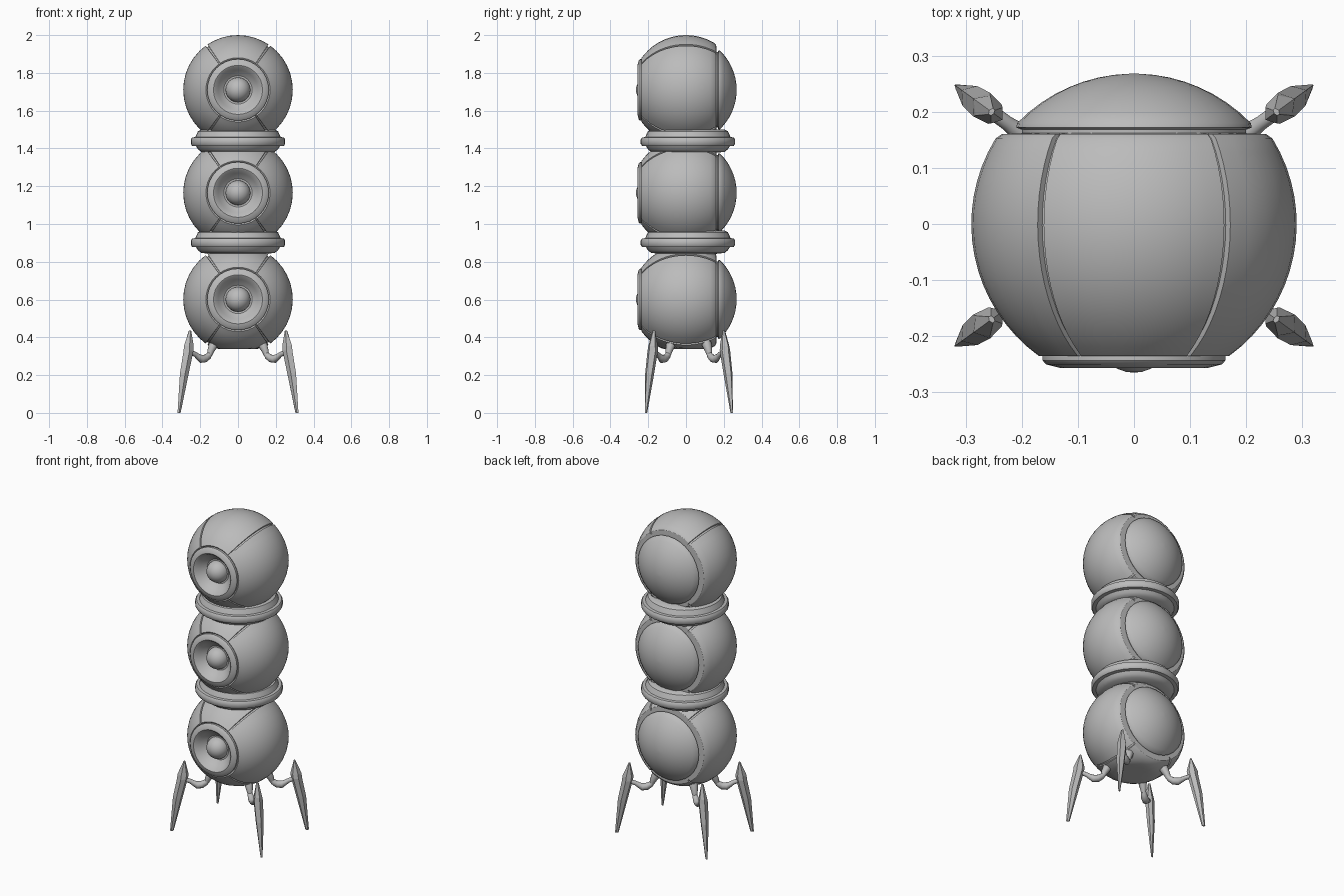
import bpy, bmesh, math
from mathutils import Vector, Matrix

if "Cube" in bpy.data.objects:
    bpy.data.objects.remove(bpy.data.objects["Cube"])

grey = bpy.data.materials.new("stone grey")
grey.diffuse_color = (0.5, 0.5, 0.5, 1)
grey.use_nodes = True
grey.node_tree.nodes["Principled BSDF"].inputs["Base Color"].default_value = grey.diffuse_color


def finish(bm, name, smooth=None):
    bmesh.ops.remove_doubles(bm, verts=bm.verts, dist=1e-5)
    bmesh.ops.recalc_face_normals(bm, faces=bm.faces)
    me = bpy.data.meshes.new(name)
    bm.to_mesh(me)
    bm.free()
    me.materials.append(grey)
    ob = bpy.data.objects.new(name, me)
    bpy.context.collection.objects.link(ob)
    if smooth:
        bpy.ops.object.select_all(action='DESELECT')
        ob.select_set(True)
        bpy.context.view_layer.objects.active = ob
        bpy.ops.object.shade_smooth_by_angle(angle=math.radians(smooth))
    return ob


def loft(bm, rings, closed=False):
    """Skin a list of vertex loops, each loop being cyclic."""
    vs = [[bm.verts.new(p) for p in ring] for ring in rings]
    n = len(vs[0])
    pairs = list(zip(vs, vs[1:])) + ([(vs[-1], vs[0])] if closed else [])
    for a, b in pairs:
        for i in range(n):
            j = (i + 1) % n
            bm.faces.new((a[i], a[j], b[j], b[i]))
    if not closed:
        bm.faces.new(vs[0])
        bm.faces.new(vs[-1])


def lathe(name, profile, center, axis, angles=None, shape=None, closed=False, smooth=35):
    """Spin (radius, height) pairs about the y or z axis."""
    angles = angles or [math.tau * i / 32 for i in range(32)]
    rings = []
    for r, h in profile:
        ring = []
        for a in angles:
            k = shape(a, r, h) if shape else r
            u, v = k * math.sin(a), k * math.cos(a)
            p = Vector((u, h, v)) if axis == 'y' else Vector((u, v, h))
            ring.append(p + Vector(center))
        rings.append(ring)
    bm = bmesh.new()
    loft(bm, rings, closed)
    return finish(bm, name, smooth)


R = 0.29
SEAMS = [math.radians(d) for d in (35, 145, 215, 325)]
W = math.radians(1.3)

# angles around the body, with a narrow sunken strip at each panel seam
angles = [math.tau * i / 40 for i in range(40)]
angles = [a for a in angles if min(abs(a - s) for s in SEAMS) > 2 * W]
for s in SEAMS:
    angles += [s - W, s - W * 0.8, s + W * 0.8, s + W]
angles.sort()


def panel_shape(a, r, h):
    if min(abs(a - s) for s in SEAMS) < W * 0.9 and r > 0.16:
        r -= 0.012
    if math.cos(a) < 0:                      # flattened underside
        r = min(r, 0.264 / -math.cos(a))
    return r


def arc(h0, h1, n, shift=0.0):
    hs = [math.asin(h0 / R) + (math.asin(h1 / R) - math.asin(h0 / R)) * i / n for i in range(n + 1)]
    return [(R * math.cos(t), R * math.sin(t) + shift) for t in hs]


for label, z in (("upper", 1.71), ("middle", 1.165), ("lower", 0.601)):
    c = (0, 0, z)
    # panelled globe, open socket in front and stepped recess behind
    lathe(label + "_globe",
          [(1e-6, -0.18), (0.13, -0.18), (0.155, -0.225)] + arc(-0.235, 0.152, 16)
          + [(0.236, 0.160), (0.195, 0.162), (1e-6, 0.162)],
          c, 'y', angles, panel_shape, smooth=30)
    # rear cap set slightly inward
    lathe(label + "_rear_cap",
          [(1e-6, 0.15), (0.20, 0.15), (0.20, 0.168), (0.21, 0.172)]
          + arc(0.202, 0.2899, 8, -0.022) + [(1e-6, 0.268)], c, 'y')
    # eye surround with conical bowl
    lathe(label + "_eye_ring",
          [(1e-6, -0.17), (0.15, -0.17), (0.163, -0.23), (0.163, -0.243), (0.157, -0.25),
           (0.130, -0.257), (0.124, -0.254), (0.105, -0.225), (0.075, -0.2), (1e-6, -0.197)], c, 'y')
    # round pupil
    bm = bmesh.new()
    bmesh.ops.create_uvsphere(bm, u_segments=24, v_segments=14, radius=0.066,
                              matrix=Matrix.Translation((0, -0.199, z)) @ Matrix.Rotation(math.pi / 2, 4, 'X'))
    finish(bm, label + "_pupil", 60)

# flanged collars between the globes
for label, z in (("upper", 1.436), ("lower", 0.901)):
    lathe(label + "_collar",
          [(0.14, 0.064), (0.195, 0.064), (0.212, 0.055), (0.220, 0.038), (0.226, 0.024),
           (0.243, 0.022), (0.25, 0.012), (0.25, -0.012), (0.243, -0.022), (0.222, -0.024),
           (0.212, -0.040), (0.195, -0.054), (0.14, -0.06)],
          (0, 0.01, z), 'z', closed=True)


# legs, laid out along a radial direction
def leg(name, direction):
    d = Vector(direction).normalized()
    side = Vector((-d.y, d.x, 0))
    up = Vector((0, 0, 1))
    base = Vector((0, 0.015, 0))

    def at(r, z):
        return base + d * r + up * z

    def tube(part, points, sides=10):
        bm, rings = bmesh.new(), []
        for i, (r, z, rad) in enumerate(points):
            p, q = points[max(i - 1, 0)], points[min(i + 1, len(points) - 1)]
            t = (d * (q[0] - p[0]) + up * (q[1] - p[1])).normalized()
            n = t.cross(side)
            rings.append([at(r, z) + (side * math.cos(math.tau * k / sides)
                                      + n * math.sin(math.tau * k / sides)) * rad for k in range(sides)])
        loft(bm, rings)
        finish(bm, name + part, 40)

    tube("_hip", [(0.135, 0.41, 0.026), (0.16, 0.365, 0.026), (0.18, 0.325, 0.018), (0.187, 0.305, 0.014)])
    tube("_link", [(0.178, 0.322, 0.012), (0.192, 0.302, 0.017), (0.215, 0.288, 0.021),
                   (0.24, 0.286, 0.022), (0.258, 0.296, 0.016), (0.28, 0.31, 0.013), (0.32, 0.325, 0.013)])
    # faceted tapering blade: z, radial centre, radial half size, half width
    bm, rings = bmesh.new(), []
    for z, r, hr, hw in ((0.437, 0.314, 0.005, 0.007), (0.355, 0.322, 0.032, 0.022),
                         (0.33, 0.325, 0.031, 0.026), (0.21, 0.352, 0.028, 0.022), (0.005, 0.386, 0.010, 0.005)):
        rings.append([at(r + hr * a, z) + side * hw * b for a, b in
                      ((1, 0), (0.35, 1), (-0.6, 0.8), (-1, 0), (-0.6, -0.8), (0.35, -1))])
    rings[-1] = [p - up * 0.005 for p in rings[-1]]
    loft(bm, rings)
    finish(bm, name + "_blade")


for sx, sl in ((-1, "left"), (1, "right")):
    for sy, sd in ((-1, "front"), (1, "back")):
        leg(sd + "_" + sl + "_leg", (0.81 * sx, 0.59 * sy, 0))
